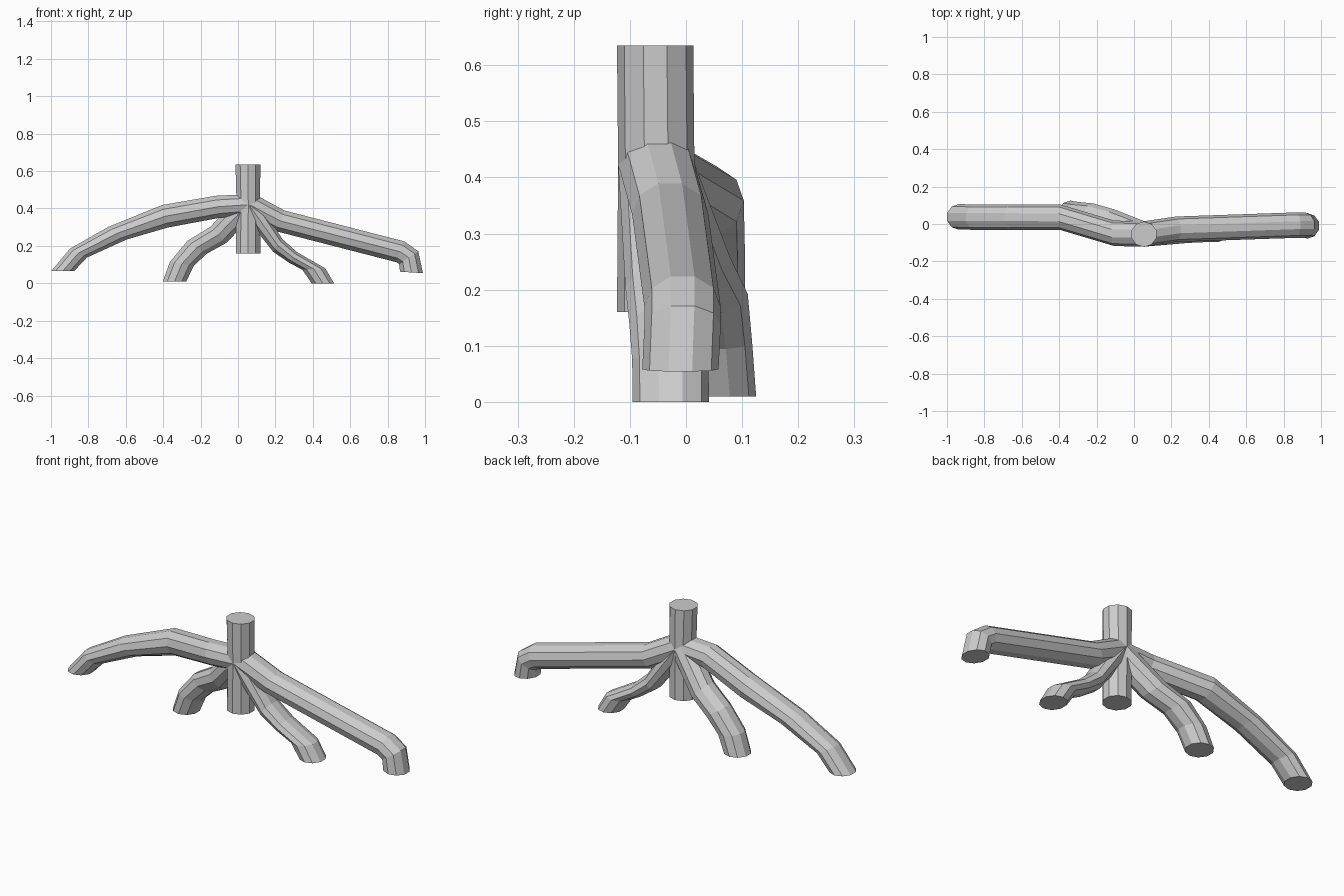
import bpy, bmesh
from math import cos, sin, pi
from mathutils import Vector

SIDES = 10
R = 0.068


def tube(name, rings):
    """Loft elliptical rings; each ring is (x1, z1, x2, z2, y): two opposite edge points and depth."""
    bm = bmesh.new()
    loops = []
    for x1, z1, x2, z2, y in rings:
        a, b = Vector((x1, y, z1)), Vector((x2, y, z2))
        mid, half = (a + b) / 2, (a - b) / 2
        loop = []
        for i in range(SIDES):
            t = 2 * pi * (i + 0.5) / SIDES
            # slightly enlarged so the flats average the measured radius
            loop.append(bm.verts.new(mid + half * cos(t) * 1.03 + Vector((0, R * sin(t), 0))))
        loops.append(loop)
    for p, q in zip(loops, loops[1:]):
        for i in range(SIDES):
            j = (i + 1) % SIDES
            bm.faces.new((p[i], p[j], q[j], q[i]))
    bm.faces.new(loops[0])
    bm.faces.new(loops[-1])
    bmesh.ops.recalc_face_normals(bm, faces=bm.faces)
    mesh = bpy.data.meshes.new(name)
    bm.to_mesh(mesh)
    bm.free()
    bpy.context.collection.objects.link(bpy.data.objects.new(name, mesh))


# Upright trunk
tube("trunk", [(0.121, 0.16, -0.013, 0.16, -0.055),
               (0.119, 0.425, -0.009, 0.425, -0.053),
               (0.121, 0.635, -0.015, 0.635, -0.055)])

# Long arching root on the left
tube("long_left_root", [(0.062, 0.478, 0.045, 0.362, -0.053),
                        (-0.12, 0.469, -0.09, 0.35, -0.05),
                        (-0.405, 0.42, -0.375, 0.297, 0.035),
                        (-0.695, 0.302, -0.595, 0.233, 0.037),
                        (-0.9, 0.185, -0.807, 0.137, 0.037),
                        (-1.0, 0.065, -0.875, 0.065, 0.038)])

# Long straight root on the right with a turned-down tip
tube("long_right_root", [(0.08, 0.482, 0.03, 0.365, -0.053),
                         (0.25, 0.39, 0.2, 0.278, -0.028),
                         (0.89, 0.225, 0.845, 0.112, -0.006),
                         (0.965, 0.172, 0.86, 0.103, -0.006),
                         (0.99, 0.054, 0.865, 0.062, -0.01)])

# Short root on the left, bending backwards
tube("short_left_root", [(0.015, 0.472, 0.095, 0.378, -0.053),
                         (-0.15, 0.302, -0.06, 0.216, 0.01),
                         (-0.272, 0.227, -0.165, 0.158, 0.042),
                         (-0.365, 0.115, -0.235, 0.094, 0.05),
                         (-0.403, 0.01, -0.275, 0.01, 0.057)])

# Short root on the right, pinched before its foot
tube("short_right_root", [(0.1, 0.457, 0.01, 0.393, -0.053),
                          (0.237, 0.238, 0.187, 0.168, -0.04),
                          (0.315, 0.168, 0.272, 0.11, -0.033),
                          (0.468, 0.08, 0.343, 0.072, -0.028),
                          (0.515, 0.0, 0.392, 0.0, -0.027)])
